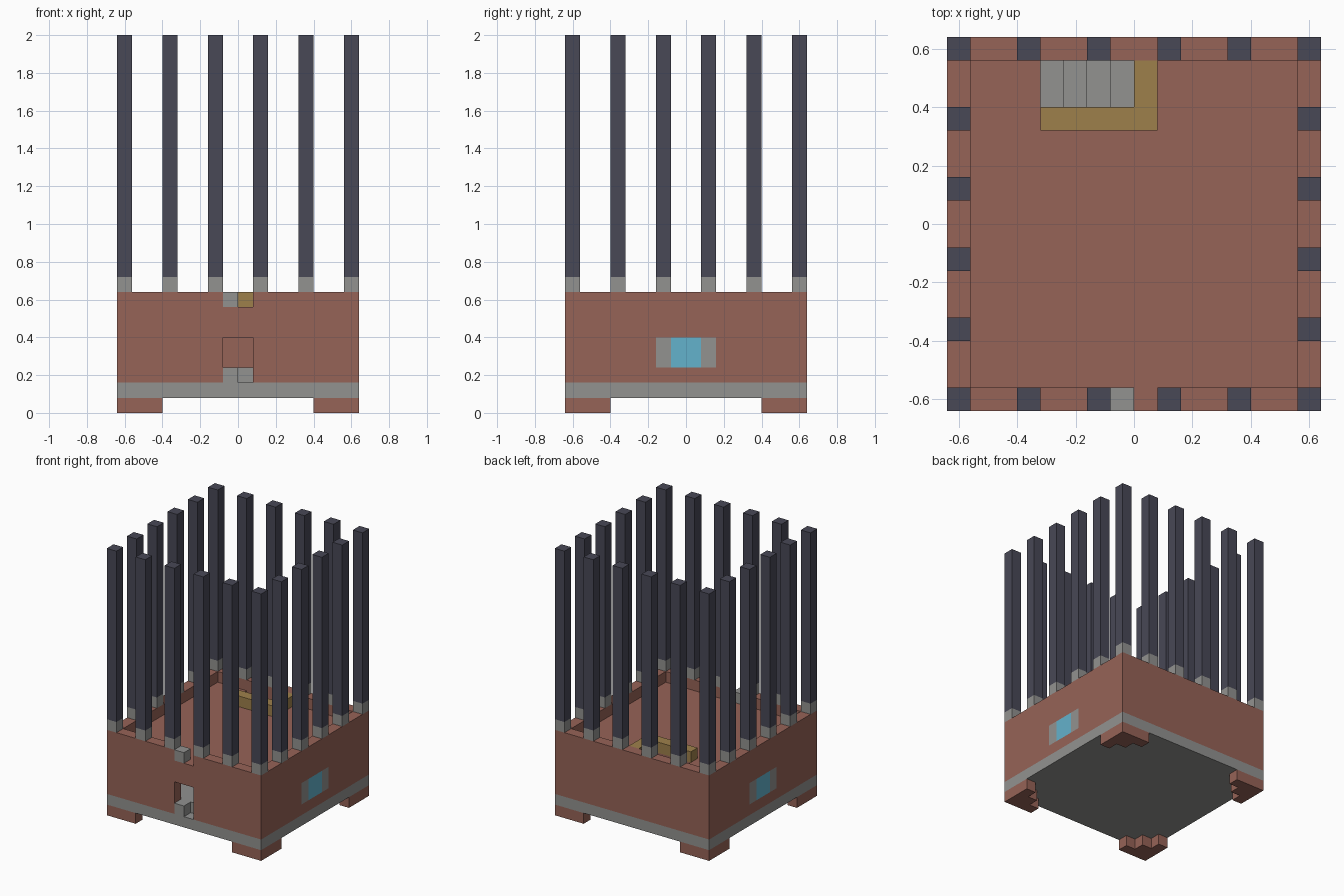
import bpy
import bmesh

if "Cube" in bpy.data.objects:
    bpy.data.objects.remove(bpy.data.objects["Cube"], do_unlink=True)

U = 0.08  # size of one building block


def material(name, rgb):
    linear = [((c / 255 + 0.055) / 1.055) ** 2.4 for c in rgb]
    mat = bpy.data.materials.new(name)
    mat.use_nodes = True
    mat.diffuse_color = (*linear, 1)
    mat.node_tree.nodes["Principled BSDF"].inputs["Base Color"].default_value = (*linear, 1)
    return mat


brick = material("brick red", (150, 99, 87))
stone = material("stone grey", (146, 146, 144))
iron = material("dark slate", (72, 72, 86))
glass = material("window blue", (100, 178, 204))
wood = material("wood ochre", (158, 128, 75))


def blocks(name, mat, boxes):
    """One object from boxes given as (x0, x1, y0, y1, z0, z1) in block units."""
    bm = bmesh.new()
    for x0, x1, y0, y1, z0, z1 in boxes:
        verts = bmesh.ops.create_cube(bm, size=1)["verts"]
        for v in verts:
            v.co = ((x1 if v.co.x > 0 else x0) * U,
                    (y1 if v.co.y > 0 else y0) * U,
                    (z1 if v.co.z > 0 else z0) * U)
    mesh = bpy.data.meshes.new(name)
    bm.to_mesh(mesh)
    bm.free()
    mesh.materials.append(mat)
    obj = bpy.data.objects.new(name, mesh)
    bpy.context.collection.objects.link(obj)
    return obj


def mirror_x(box):
    return (-box[1], -box[0], *box[2:])


def mirror_y(box):
    return (*box[:2], -box[3], -box[2], *box[4:])


# stepped corner feet
for side, sx in (("right", False), ("left", True)):
    for end, sy in (("front", False), ("back", True)):
        foot = [(-8, -5 - i, -8 + i, -7 + i, 0, 1) for i in range(3)]
        if sx:
            foot = [mirror_x(b) for b in foot]
        if sy:
            foot = [mirror_y(b) for b in foot]
        blocks(f"{end}_{side}_foot", brick, foot)

# base slab and ground floor
blocks("base_slab", stone, [(-8, 8, -8, 8, 1, 2)])
blocks("ground_floor", stone, [(-7, 7, -7, 7, 2, 3)])

# walls: doorway and parapet gap in front, window openings at the sides
blocks("front_wall", brick, [(-8, -1, -8, -7, 2, 8), (1, 8, -8, -7, 2, 8),
                             (-1, 1, -8, -7, 5, 7)])
blocks("back_wall", brick, [(-8, 8, 7, 8, 2, 8)])
side_wall = [(7, 8, -7, 7, 2, 3), (7, 8, -7, -2, 3, 5),
             (7, 8, 2, 7, 3, 5), (7, 8, -7, 7, 5, 8)]
frame = [(7, 8, -2, -1, 3, 5), (7, 8, 1, 2, 3, 5)]
pane = [(7, 8, -1, 1, 3, 5)]
for part, mat, shape in (("wall", brick, side_wall), ("window_frame", stone, frame),
                         ("window_pane", glass, pane)):
    blocks("left_" + part, mat, shape)
    blocks("right_" + part, mat, [mirror_x(b) for b in shape])

# small stone blocks in the doorway and the parapet gap
blocks("door_block", stone, [(-1, 0, -8, -7, 2, 3)])
blocks("parapet_block", stone, [(-1, 0, -8, -7, 7, 8)])

# upper floor around the stairwell, the stairs and the rail
blocks("upper_floor", brick, [(-7, 7, -7, 5, 6, 7), (-7, -4, 5, 7, 6, 7),
                              (0, 7, 5, 7, 6, 7)])
blocks("stairs", stone, [(-2 - i, -1 - i, 5, 7, 3, 4 + i) for i in range(3)])
blocks("stair_rail", wood, [(-4, 1, 4, 5, 7, 8), (0, 1, 5, 7, 7, 8)])

# ring of pillars on the wall tops
starts = range(-8, 8, 3)
for x in starts:
    for y in starts:
        if x in (-8, 7) or y in (-8, 7):
            blocks("pillar_foot", stone, [(x, x + 1, y, y + 1, 8, 9)])
            blocks("pillar", iron, [(x, x + 1, y, y + 1, 9, 25)])
